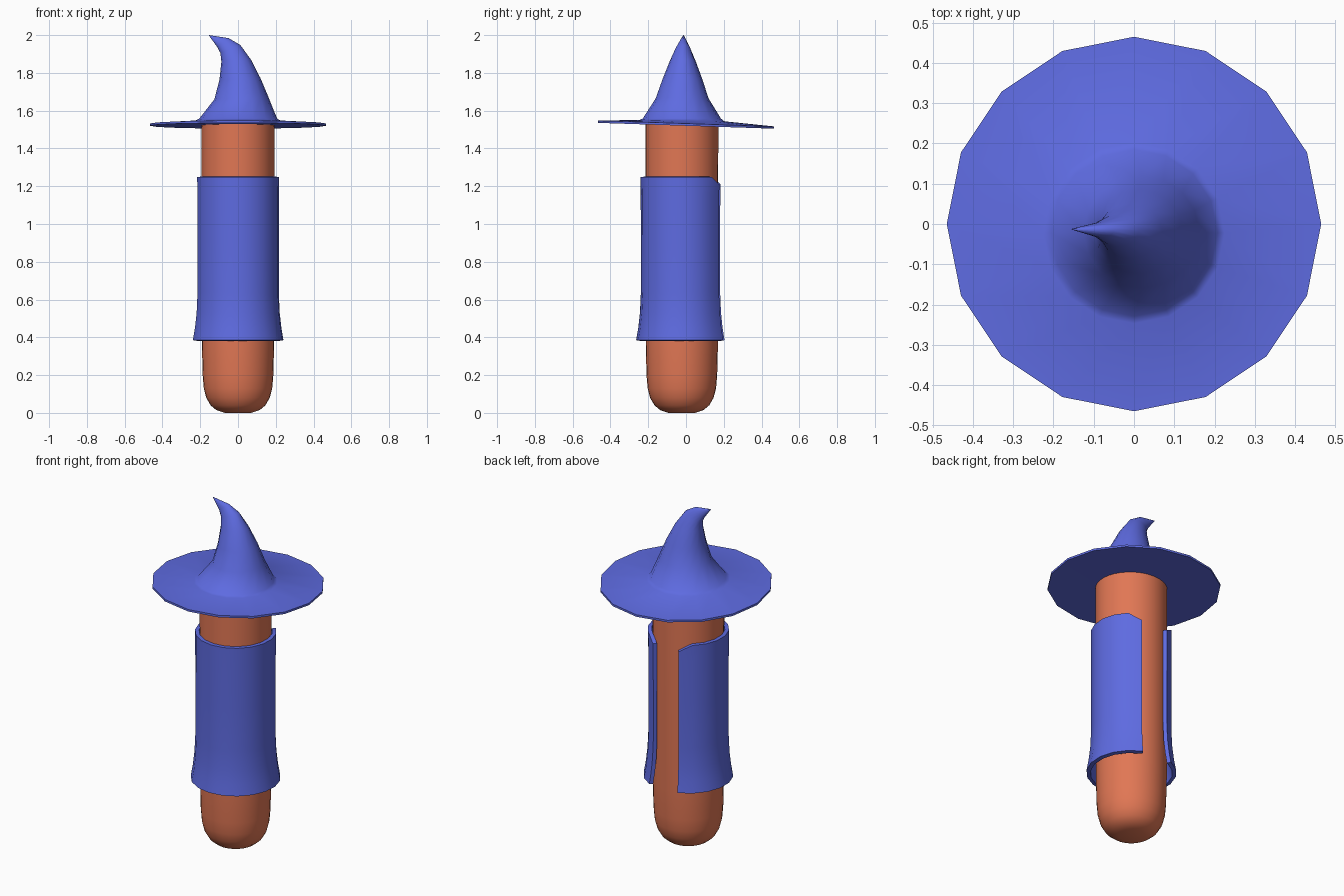
import bpy
from math import sin, cos, radians, pi
from mathutils import Vector

cube = bpy.data.objects.get("Cube")
if cube:
    bpy.data.objects.remove(cube, do_unlink=True)

AXIS_Y = -0.022  # body, robe and crown share this axis


def material(name, rgb):
    mat = bpy.data.materials.new(name)
    mat.use_nodes = True
    mat.diffuse_color = (*rgb, 1)
    mat.node_tree.nodes["Principled BSDF"].inputs["Base Color"].default_value = (*rgb, 1)
    return mat


def loft(name, rings, mat, closed=True, thickness=0, sharp=40):
    """Skin a stack of equal rings; closed lofts are capped at both ends."""
    n = len(rings[0])
    verts = [p for ring in rings for p in ring]
    faces = []
    for r in range(len(rings) - 1):
        for i in range(n if closed else n - 1):
            j = (i + 1) % n
            faces.append((r * n + i, r * n + j, (r + 1) * n + j, (r + 1) * n + i))
    if closed:
        faces.append(tuple(reversed(range(n))))
        faces.append(tuple(range(len(verts) - n, len(verts))))
    mesh = bpy.data.meshes.new(name)
    mesh.from_pydata(verts, [], faces)
    mesh.materials.append(mat)
    obj = bpy.data.objects.new(name, mesh)
    bpy.context.collection.objects.link(obj)
    bpy.ops.object.select_all(action="DESELECT")
    obj.select_set(True)
    bpy.context.view_layer.objects.active = obj
    if thickness:
        mod = obj.modifiers.new("Thickness", "SOLIDIFY")
        mod.thickness = thickness
        mod.offset = -1
        bpy.ops.object.modifier_apply(modifier=mod.name)
    bpy.ops.object.shade_smooth_by_angle(angle=radians(sharp))
    return obj


def circle(radius, z, n, y=AXIS_Y, slope=0):
    ring = []
    for i in range(n):
        a = 2 * pi * i / n
        py = y + radius * sin(a)
        ring.append(Vector((radius * cos(a), py, z + slope * py)))
    return ring


orange = material("warm orange", (0.752, 0.184, 0.089))
blue = material("robe blue", (0.112, 0.147, 0.752))

# Body: a column with a rounded foot
body_profile = [(0.07, 0), (0.115, 0.015), (0.145, 0.04), (0.168, 0.08),
                (0.181, 0.13), (0.187, 0.2), (0.191, 0.36), (0.193, 1.53)]
loft("body", [circle(r, z, 32) for r, z in body_profile], orange)

# Robe: flared sheet wrapped round the body, open at the back
robe_profile = [(0.242, 0.385), (0.231, 0.45), (0.222, 0.53), (0.217, 0.64),
                (0.217, 0.9), (0.218, 1.15), (0.219, 1.25)]
start, end, columns = radians(111), radians(425), 16
robe = []
for r, z in robe_profile:
    ring = []
    for i in range(columns + 1):
        a = start + (end - start) * i / columns
        drop = 0.04 if z > 1.2 and i in (0, columns) else 0  # clipped corners
        ring.append(Vector((r * cos(a), AXIS_Y + r * sin(a), z - drop)))
    robe.append(ring)
loft("robe", robe, blue, closed=False, thickness=0.022)

# Hat: tilted thin brim running into a crown whose tip bends to the side
SIDES = 16
TILT = -0.033
hat = [circle(0.19, 1.522, SIDES, slope=TILT),
       circle(0.465, 1.52, SIDES, y=0, slope=TILT),
       circle(0.465, 1.532, SIDES, y=0, slope=TILT),
       circle(0.225, 1.547, SIDES, slope=TILT / 2)]
# Each crown ring: near-side x, z, far-side x, z, half depth
crown = [(-0.205, 1.558, 0.207, 1.558, 0.207),
         (-0.125, 1.66, 0.162, 1.67, 0.14),
         (-0.098, 1.765, 0.12, 1.77, 0.105),
         (-0.088, 1.86, 0.07, 1.868, 0.068),
         (-0.093, 1.905, 0.012, 1.948, 0.04),
         (-0.11, 1.937, -0.05, 1.984, 0.02),
         (-0.155, 1.999, -0.154, 2.0, 0.001)]
for k, (xl, zl, xr, zr, depth) in enumerate(crown):
    mid = Vector(((xl + xr) / 2, AXIS_Y + 0.0015 * k, (zl + zr) / 2))
    half = Vector(((xr - xl) / 2, 0, (zr - zl) / 2))
    hat.append([mid + half * cos(2 * pi * i / SIDES)
                + Vector((0, depth * sin(2 * pi * i / SIDES), 0))
                for i in range(SIDES)])
loft("hat", hat, blue, sharp=65)
